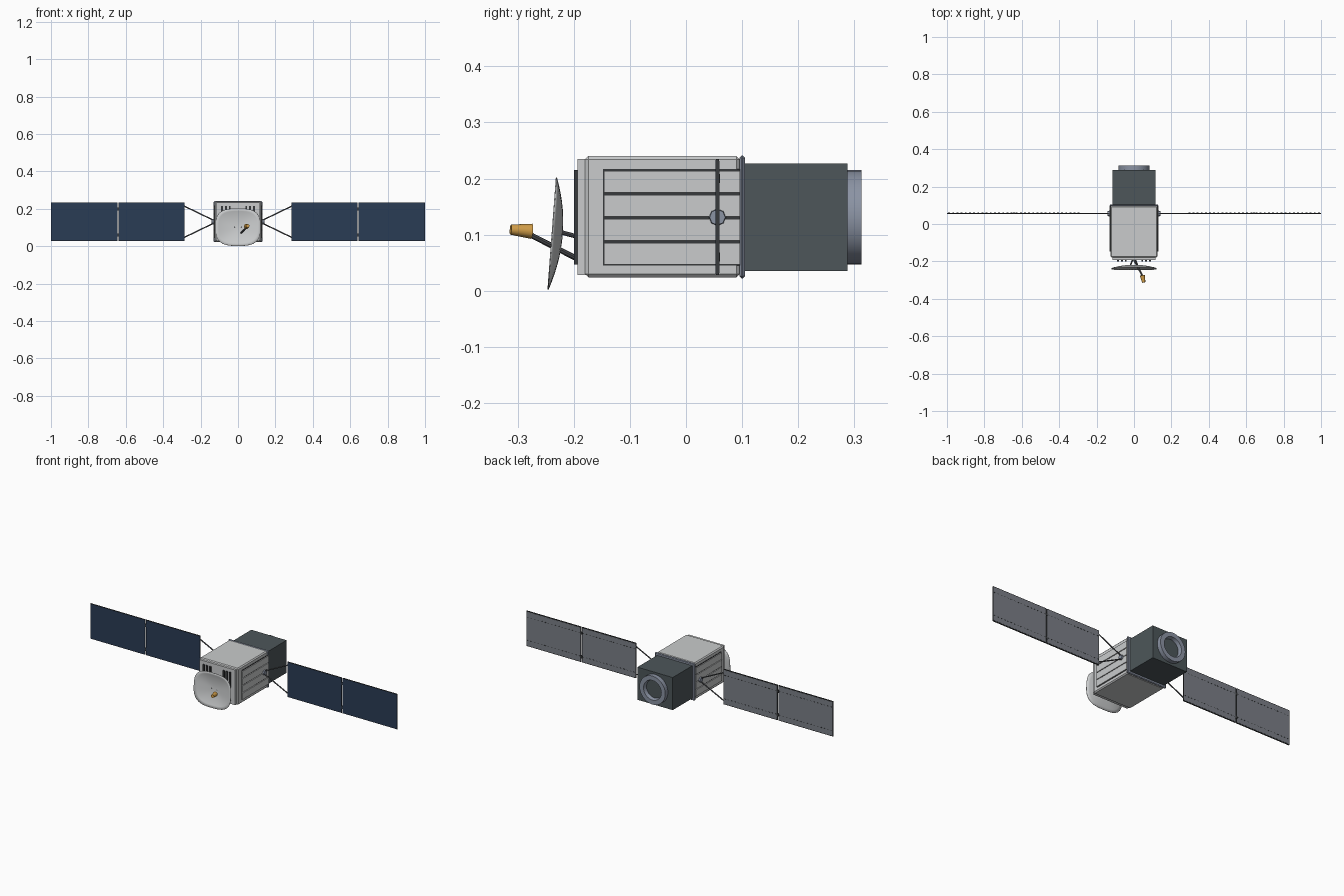
import bpy, bmesh, math
from mathutils import Vector

cube = bpy.data.objects.get("Cube")
if cube:
    bpy.data.objects.remove(cube, do_unlink=True)


def material(name, srgb):
    m = bpy.data.materials.new(name)
    col = [(c / 255) ** 2.2 for c in srgb] + [1]
    m.use_nodes = True
    m.diffuse_color = col
    bsdf = next(n for n in m.node_tree.nodes if n.type == 'BSDF_PRINCIPLED')
    bsdf.inputs["Base Color"].default_value = col
    return m


light = material("light grey", (200, 202, 203))
slate = material("slate grey", (138, 146, 162))
dark = material("dark hull", (78, 87, 90))
navy = material("navy cells", (46, 62, 86))
back = material("panel backing", (122, 126, 134))
black = material("charcoal", (58, 60, 62))
strut = material("strut grey", (88, 90, 94))
gold = material("gold", (208, 156, 74))


def finish(name, bm, mats, smooth=False):
    bmesh.ops.recalc_face_normals(bm, faces=bm.faces)
    me = bpy.data.meshes.new(name)
    bm.to_mesh(me)
    bm.free()
    for m in mats:
        me.materials.append(m)
    ob = bpy.data.objects.new(name, me)
    bpy.context.collection.objects.link(ob)
    if smooth:
        bpy.ops.object.select_all(action='DESELECT')
        ob.select_set(True)
        bpy.context.view_layer.objects.active = ob
        bpy.ops.object.shade_smooth_by_angle(angle=math.radians(35))
    return ob


def box(name, xs, ys, zs, mat, bevel=0):
    bm = bmesh.new()
    bmesh.ops.create_cube(bm, size=1)
    for v in bm.verts:
        v.co = [(a + b) / 2 + c * (b - a) for (a, b), c in zip((xs, ys, zs), v.co)]
    ob = finish(name, bm, [mat])
    if bevel:
        mod = ob.modifiers.new("bevel", 'BEVEL')
        mod.width = bevel
        mod.segments = 1
    return ob


def rod(name, a, b, r1, r2, mat, sides=8):
    a, b = Vector(a), Vector(b)
    bm = bmesh.new()
    bmesh.ops.create_cone(bm, cap_ends=True, segments=sides, radius1=r1, radius2=r2,
                          depth=(b - a).length)
    rot = (b - a).to_track_quat('Z', 'Y')
    for v in bm.verts:
        v.co = rot @ v.co + (a + b) / 2
    return finish(name, bm, [mat], sides > 8)


def lathe_y(name, profile, zc, mat, sides=32):
    bm = bmesh.new()
    rings = []
    for r, y in profile:
        rings.append([bm.verts.new((r * math.cos(t), y, zc + r * math.sin(t)))
                      for t in (2 * math.pi * i / sides for i in range(sides))])
    for p, q in zip(rings, rings[1:]):
        for i in range(sides):
            j = (i + 1) % sides
            bm.faces.new((p[i], p[j], q[j], q[i]))
    return finish(name, bm, [mat], True)


MID = 0.131

# Main body
box("main_body", (-.125, .125), (-.18, .096), (.024, .24), light, .006)
box("front_plate", (-.116, .116), (-.193, -.178), (.028, .235), light)
box("rear_collar", (-.13, .13), (.095, .105), (.022, .241), slate, .004)
box("instrument_box", (-.115, .115), (.104, .288), (.035, .227), dark)

# Aperture ring at the back
lathe_y("aperture_ring", [(.084, .286), (.084, .313), (.058, .313), (.053, .291)], MID, slate)
rod("aperture_floor", (0, .286, MID), (0, .292, MID), .055, .055, dark, 32)

# Front vent bars
for s in (-1, 1):
    for i in range(3):
        x = s * (.044 + .021 * i)
        box("vent_bar", (x - .005, x + .005), (-.2, -.192), (.047, .215), black)

# Reflector: shallow rounded-square bowl, tipped slightly upward
bm = bmesh.new()
SEG, RINGS = 48, 7
centre = Vector((0, -.2385, .102))


def dish_point(r, t):
    c, s = math.cos(t), math.sin(t)
    k = r / (abs(c) ** 3 + abs(s) ** 3) ** (1 / 3)
    x, z = .121 * k * c, .1 * k * s
    return centre + Vector((x, .075 * z + .018 * (1 - r * r), z))


hub = bm.verts.new(dish_point(0, 0))
prev = None
for n in range(1, RINGS + 1):
    ring = [bm.verts.new(dish_point(n / RINGS, 2 * math.pi * i / SEG)) for i in range(SEG)]
    for i in range(SEG):
        j = (i + 1) % SEG
        if prev:
            bm.faces.new((prev[i], prev[j], ring[j], ring[i]))
        else:
            bm.faces.new((hub, ring[j], ring[i]))
    prev = ring
dish = finish("dish", bm, [light], True)
solid = dish.modifiers.new("thickness", 'SOLIDIFY')
solid.thickness = .002
solid.offset = 0

# Feed horn and dish supports
rod("feed_arm", (0, -.192, .056), (.046, -.278, .1), .005, .005, strut)
rod("feed_horn", (.045, -.275, .106), (.052, -.3125, .109), .0135, .009, gold, 16)
for x in (-.02, .02):
    rod("dish_support", (x * .4, -.192, .096), (x, -.222, .104), .004, .004, strut)

# Both sides: louvres, hub, struts and solar wings
for s in (-1, 1):
    def side(name, x0, x1, ys, zs, mat):
        return box(name, sorted((s * x0, s * x1)), ys, zs, mat)

    side("louvre_backing", .124, .127, (-.148, .096), (.045, .217), black)
    for i in range(4):
        z = .0465 + .0428 * i
        side("louvre", .1265, .132, (-.146, .096), (z, z + .0385), light)

    rod("wing_hub", (s * .124, .056, MID), (s * .141, .056, MID), .016, .014, slate)
    for d in (-1, 1):
        rod("wing_strut", (s * .135, .056, MID + d * .01), (s * .288, .056, MID + d * .084),
            .0035, .0035, strut)

    for a, b in ((.285, .638), (.643, 1.0)):
        side("wing_core", a, b, (.0535, .0585), (.028, .235), black)
        side("cell_face", a + .001, b - .001, (.0525, .0536), (.03, .233), navy)
        side("wing_back", a + .002, b - .002, (.0584, .0595), (.032, .231), back)
        # Dashed rows of fasteners on the back
        for z in (.062, .2):
            for k in range(16):
                x = a + (b - a) * (k + .5) / 16
                side("back_dash", x - .005, x + .005, (.059, .0602), (z - .0015, z + .0015), black)
    for z in (.06, .2):
        side("wing_hinge", .634, .647, (.054, .061), (z - .008, z + .008), black)
